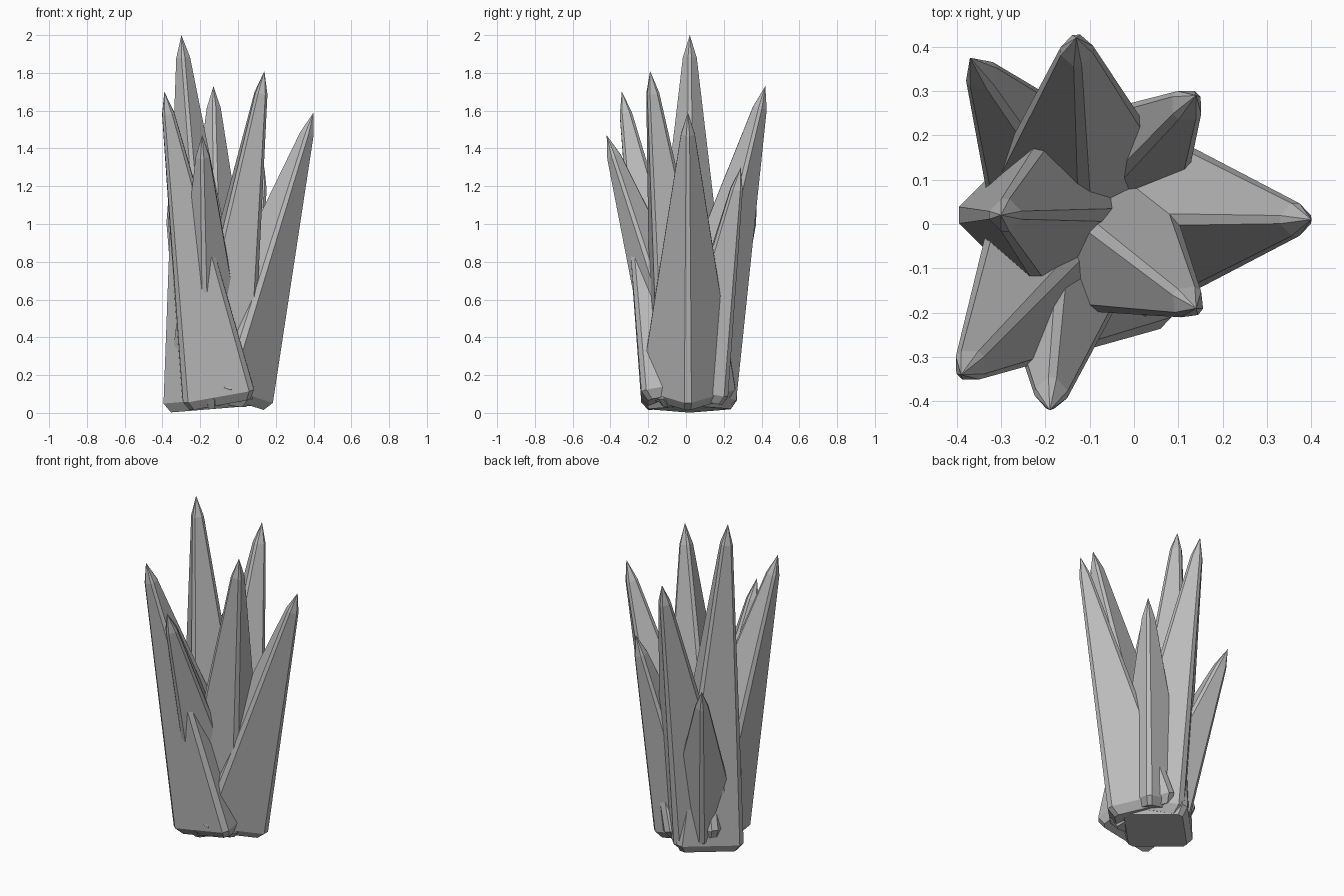
import bpy
import bmesh
from mathutils import Vector

cube = bpy.data.objects.get("Cube")
if cube:
    bpy.data.objects.remove(cube)

# One plain grey stone colour
stone = bpy.data.materials.new("grey_stone")
stone.use_nodes = True
grey = (0.5, 0.5, 0.5, 1)
stone.diffuse_color = grey
stone.node_tree.nodes["Principled BSDF"].inputs["Base Color"].default_value = grey


def ring(bm, centre, u, v, radius, chamfer):
    """Square ring with cut corners; one corner points along u."""
    corners = [u, v, -u, -v]
    verts = []
    for i, c in enumerate(corners):
        for other in (corners[i - 1], corners[(i + 1) % 4]):
            verts.append(bm.verts.new(centre + c.lerp(other, chamfer) * radius))
    return verts


def spike(name, base, tip, radius):
    """Tapered square shard with bevelled edges, leaning from base to tip."""
    base, tip = Vector(base), Vector(tip)
    w = (tip - base).normalized()
    lean = Vector((w.x, w.y, 0))
    u = (lean - w * lean.dot(w)).normalized()
    v = w.cross(u)
    length = (tip - base).length

    bm = bmesh.new()
    levels = [
        (0.0, radius * 0.86, 0.07),
        (0.05, radius, 0.07),
        (length - 0.12, 0.046, 0.2),
    ]
    rings = [ring(bm, base + w * h, u, v, r, c) for h, r, c in levels]
    bm.faces.new(rings[0][::-1])
    for low, high in zip(rings, rings[1:]):
        for i in range(8):
            j = (i + 1) % 8
            bm.faces.new((low[i], low[j], high[j], high[i]))
    # Pointed cap
    top = bm.verts.new(tip)
    for i in range(8):
        bm.faces.new((rings[-1][i], rings[-1][(i + 1) % 8], top))
    bmesh.ops.recalc_face_normals(bm, faces=bm.faces)

    mesh = bpy.data.meshes.new(name)
    bm.to_mesh(mesh)
    bm.free()
    mesh.materials.append(stone)
    obj = bpy.data.objects.new(name, mesh)
    bpy.context.collection.objects.link(obj)


# Name, base centre, tip, base radius
spike("tallest_spike", (-0.14, 0.02, 0.02), (-0.30, 0.02, 2.0), 0.27)
spike("front_left_spike", (-0.13, 0.02, 0.07), (0.14, -0.19, 1.81), 0.26)
spike("back_spike", (-0.11, 0.01, 0.08), (-0.13, 0.42, 1.73), 0.27)
spike("front_right_spike", (-0.10, -0.04, 0.07), (-0.39, -0.34, 1.70), 0.27)
spike("left_spike", (-0.07, 0.01, 0.08), (0.40, 0.01, 1.59), 0.27)
spike("front_spike", (-0.15, 0.05, 0.09), (-0.19, -0.42, 1.47), 0.23)
spike("back_left_spike", (-0.08, 0.06, 0.09), (0.14, 0.29, 1.30), 0.22)
spike("back_right_spike", (-0.13, 0.03, 0.11), (-0.37, 0.375, 1.12), 0.21)
